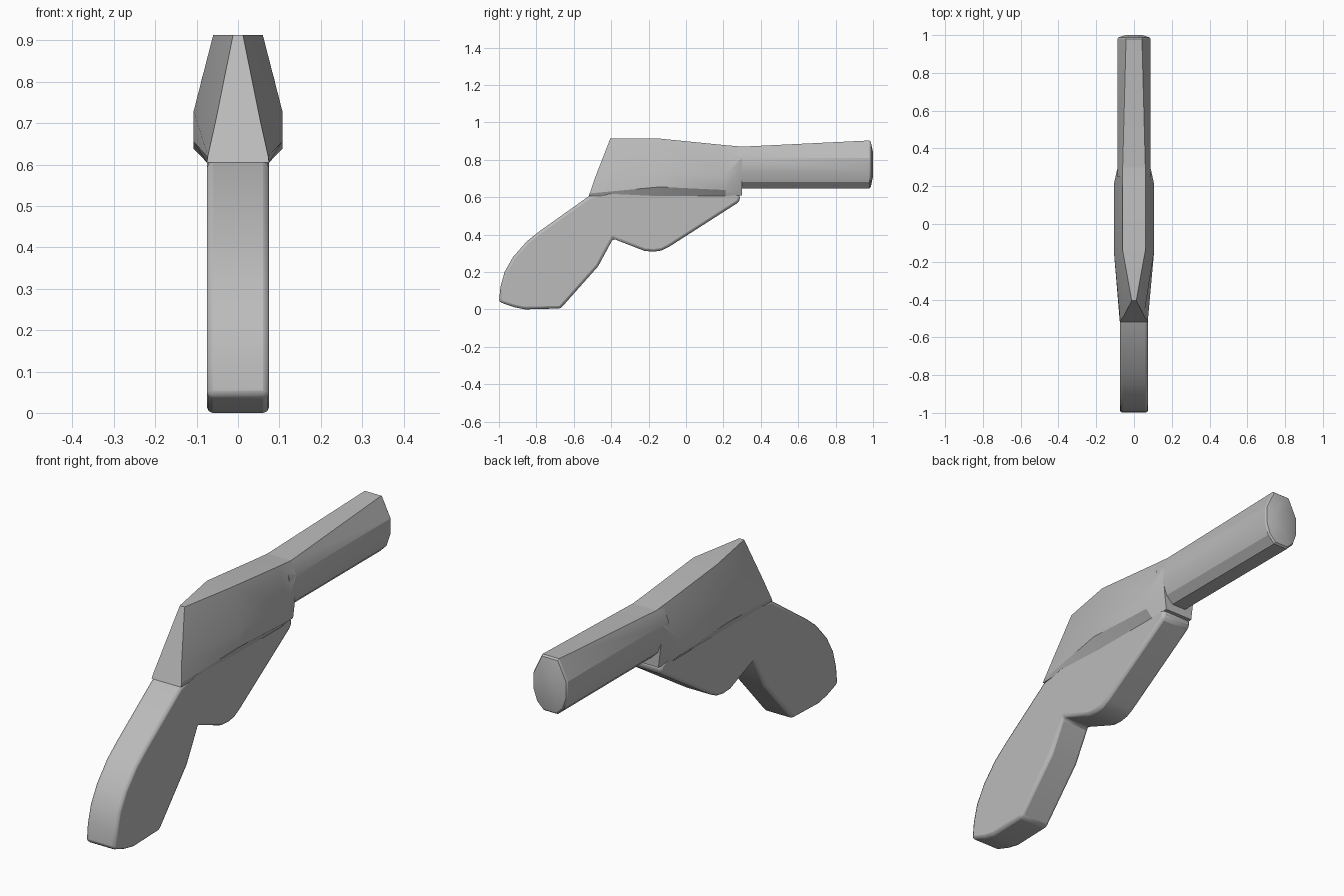
import bpy, bmesh

cube = bpy.data.objects.get("Cube")
if cube:
    bpy.data.objects.remove(cube, do_unlink=True)

grey = bpy.data.materials.new("matte_grey")
grey.use_nodes = True
grey.diffuse_color = (0.5, 0.5, 0.5, 1)
grey.node_tree.nodes["Principled BSDF"].inputs["Base Color"].default_value = (0.5, 0.5, 0.5, 1)


def finish(bm, name, bevel=0, angle=30):
    """Turn a bmesh into a shaded object, with optional rounded edges."""
    bmesh.ops.recalc_face_normals(bm, faces=bm.faces)
    mesh = bpy.data.meshes.new(name)
    bm.to_mesh(mesh)
    bm.free()
    obj = bpy.data.objects.new(name, mesh)
    bpy.context.collection.objects.link(obj)
    mesh.materials.append(grey)
    if bevel:
        mod = obj.modifiers.new("soft_edges", "BEVEL")
        mod.width, mod.segments = bevel, 2
        mod.limit_method, mod.angle_limit = "ANGLE", 0.7
    bpy.ops.object.select_all(action="DESELECT")
    obj.select_set(True)
    bpy.context.view_layer.objects.active = obj
    bpy.ops.object.shade_smooth_by_angle(angle=angle * 3.14159 / 180)
    return obj


def slab(name, profile, half, bevel):
    """Extrude a side profile (y, z) across the width."""
    bm = bmesh.new()
    face = bm.faces.new([bm.verts.new((-half, y, z)) for y, z in profile])
    out = bmesh.ops.extrude_face_region(bm, geom=[face])
    moved = [v for v in out["geom"] if isinstance(v, bmesh.types.BMVert)]
    bmesh.ops.translate(bm, verts=moved, vec=(2 * half, 0, 0))
    return finish(bm, name, bevel)


def loft(name, sections, angle):
    """Skin mirrored half sections (x, y, z), listed from top to bottom."""
    bm = bmesh.new()
    rings = []
    for half in sections:
        loop = half + [(-x, y, z) for x, y, z in reversed(half)]
        rings.append([bm.verts.new(p) for p in loop])
    n = len(rings[0])
    for a, b in zip(rings, rings[1:]):
        for i in range(n):
            j = (i + 1) % n
            bm.faces.new((a[i], a[j], b[j], b[i]))
    bm.faces.new(rings[0])
    bm.faces.new(rings[-1])
    return finish(bm, name, 0, angle)


# Handle and lower front fin, one flat slab
slab("handle_slab", [
    (-1, 0.04), (-0.992, 0.12), (-0.97, 0.2), (-0.925, 0.28), (-0.85, 0.365),
    (-0.78, 0.42), (-0.52, 0.605), (-0.4, 0.63), (0.25, 0.63), (0.29, 0.61),
    (0.285, 0.575), (-0.09, 0.335), (-0.13, 0.315), (-0.17, 0.309),
    (-0.22, 0.312), (-0.39, 0.378), (-0.47, 0.23), (-0.67, 0.005),
    (-0.86, 0), (-0.92, 0.012)], 0.075, 0.014)


# Faceted upper body, with a sloped rear face
def body_section(y, top, upper, lower, bottom):
    return [(x, y, z) for x, z in (top, upper, lower, bottom)]


rear = [(0.012, -0.405, 0.913), (0.053, -0.484, 0.71),
        (0.073, -0.515, 0.62), (0.075, -0.52, 0.605)]
middle = body_section(-0.14, (0.06, 0.913), (0.107, 0.73), (0.107, 0.655), (0.075, 0.605))
front = body_section(0.21, (0.06, 0.878), (0.107, 0.72), (0.107, 0.638), (0.075, 0.605))
neck = body_section(0.3, (0.06, 0.87), (0.087, 0.81), (0.087, 0.755), (0.07, 0.61))
loft("upper_body", [rear, middle, front, neck], 20)


# Long barrel with a slightly domed end
def barrel_section(y, top_x, top_z, scale=1):
    pts = [(top_x, top_z), (0.087, 0.81), (0.087, 0.735), (0.068, 0.68), (0.035, 0.647)]
    return [(x * scale, y, 0.775 + (z - 0.775) * scale) for x, z in pts]


loft("barrel", [barrel_section(0.25, 0.06, 0.87), barrel_section(0.3, 0.06, 0.87),
                barrel_section(0.98, 0.042, 0.903),
                barrel_section(0.988, 0.042, 0.903, 0.95),
                barrel_section(1, 0.042, 0.903, 0.5)], 25)
